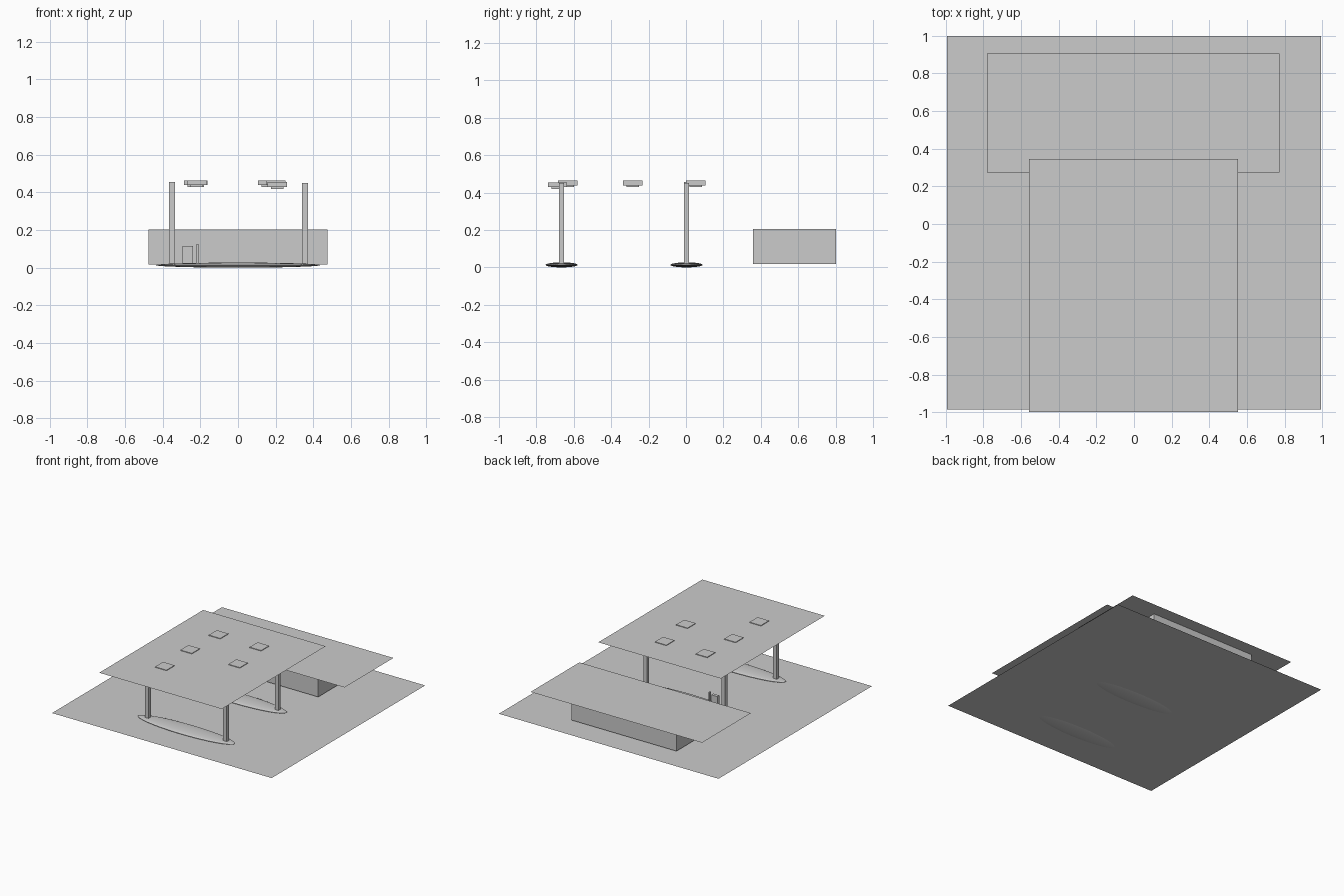
import bpy

if "Cube" in bpy.data.objects:
    bpy.data.objects.remove(bpy.data.objects["Cube"])


def box(name, x0, x1, y0, y1, z0, z1):
    bpy.ops.mesh.primitive_cube_add(size=1, location=((x0 + x1) / 2, (y0 + y1) / 2, (z0 + z1) / 2))
    ob = bpy.context.object
    ob.name = name
    ob.scale = (x1 - x0, y1 - y0, z1 - z0)
    return ob


def sheet(name, x0, x1, y0, y1, z):
    bpy.ops.mesh.primitive_plane_add(size=1, location=((x0 + x1) / 2, (y0 + y1) / 2, z))
    ob = bpy.context.object
    ob.name = name
    ob.scale = (x1 - x0, y1 - y0, 1)
    return ob


# Flat sheets: forecourt, canopy and shop roof
sheet("forecourt", -0.995, 0.995, -0.985, 1.0, 0.006)
sheet("canopy", -0.557, 0.553, -1.0, 0.345, 0.459)
sheet("shop_roof", -0.78, 0.774, 0.273, 0.906, 0.208)

# Shop building
box("shop", -0.476, 0.476, 0.358, 0.803, 0.018, 0.204)

# Flattened islands, each with two canopy columns
for row, y in (("front", -0.665), ("back", 0.003)):
    bpy.ops.mesh.primitive_uv_sphere_add(segments=32, ring_count=16, radius=1, location=(0, y, 0.0135))
    island = bpy.context.object
    island.name = row + "_island"
    island.scale = (0.438, 0.086, 0.0135)
    bpy.ops.object.shade_smooth_by_angle()
    for side, x, top in (("left", -0.35, 0.456), ("right", 0.357, 0.451)):
        box(f"{row}_{side}_column", x - 0.016, x + 0.016, y - 0.014, y + 0.014, 0.02, top)

# Fuel pump and its thin post on the back island
box("pump", -0.294, -0.24, -0.011, 0.015, 0.024, 0.115)
box("pump_post", -0.22, -0.211, -0.007, 0.01, 0.024, 0.127)

# Canopy lights: wide housing above a smaller lens
lights = [(-0.213, 0.052, 0.464), (0.157, 0.052, 0.464), (-0.235, -0.284, 0.464),
          (0.2, -0.284, 0.464), (-0.22, -0.633, 0.464), (0.208, -0.687, 0.454)]
for i, (x, y, top) in enumerate(lights):
    box(f"light_housing_{i + 1}", x - 0.052, x + 0.052, y - 0.052, y + 0.052, top - 0.025, top)
    box(f"light_lens_{i + 1}", x - 0.033, x + 0.033, y - 0.033, y + 0.033, top - 0.035, top - 0.025)
